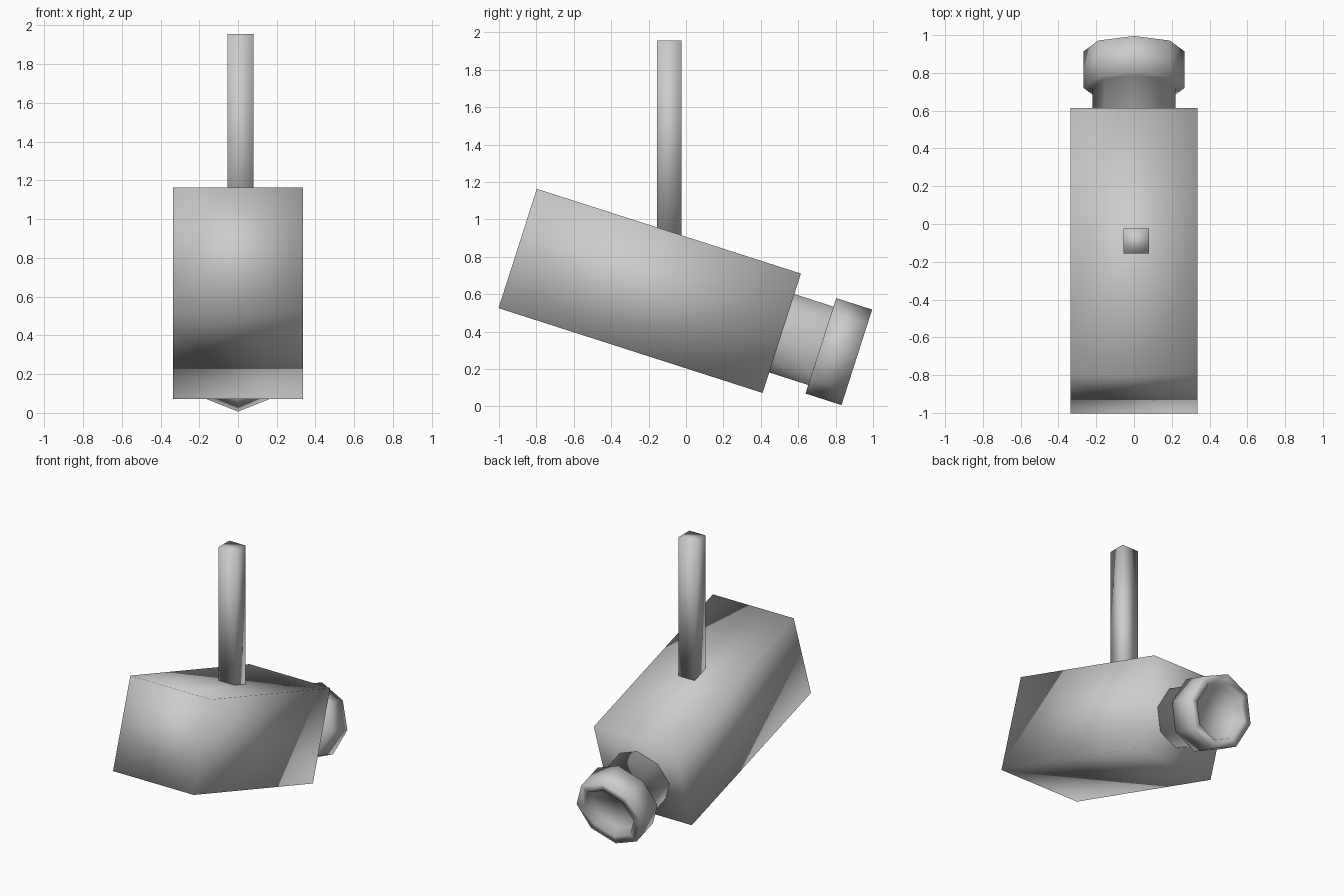
import bpy, bmesh
from math import radians, pi
from mathutils import Matrix, Vector

cube = bpy.data.objects.get("Cube")
if cube:
    bpy.data.objects.remove(cube, do_unlink=True)

grey = bpy.data.materials.new("light_grey")
grey.use_nodes = True
colour = (0.6, 0.6, 0.6, 1)
grey.diffuse_color = colour
grey.node_tree.nodes["Principled BSDF"].inputs["Base Color"].default_value = colour

# Local +y runs along the tilted housing, towards the lens
TILT = Matrix.Translation((0, -0.194, 0.6175)) @ Matrix.Rotation(radians(-17.8), 4, "X")


def finish(name, bm, matrix):
    bmesh.ops.recalc_face_normals(bm, faces=bm.faces)
    for face in bm.faces:
        face.smooth = True
    mesh = bpy.data.meshes.new(name)
    bm.to_mesh(mesh)
    bm.free()
    mesh.materials.append(grey)
    obj = bpy.data.objects.new(name, mesh)
    obj.matrix_world = matrix
    bpy.context.collection.objects.link(obj)


def box(name, size, matrix):
    bm = bmesh.new()
    bmesh.ops.create_cube(bm, size=1)
    bmesh.ops.scale(bm, vec=size, verts=bm.verts)
    finish(name, bm, matrix)


def turned(name, profile, matrix, sides=8):
    """Revolve (radius, distance) points around local y and cap both ends."""
    bm = bmesh.new()
    rings = []
    for radius, y in profile:
        rings.append([bm.verts.new(Matrix.Rotation(2 * pi * i / sides, 3, "Y") @ Vector((0, y, radius)))
                      for i in range(sides)])
    for a, b in zip(rings, rings[1:]):
        for i in range(sides):
            j = (i + 1) % sides
            bm.faces.new((a[i], a[j], b[j], b[i]))
    bm.faces.new(rings[0])
    bm.faces.new(rings[-1])
    finish(name, bm, matrix)


# Housing and the square mounting pole standing on it
box("camera_housing", (0.67, 1.483, 0.67), TILT)
box("mounting_pole", (0.135, 0.13, 1.06), Matrix.Translation((0.0125, -0.09, 1.425)))

# Lens: neck, wider rim and a recessed front glass
turned("lens", [(0.22, 0.735), (0.22, 0.961), (0.268, 0.961), (0.268, 1.163),
                (0.205, 1.163), (0.18, 1.1)], TILT)
